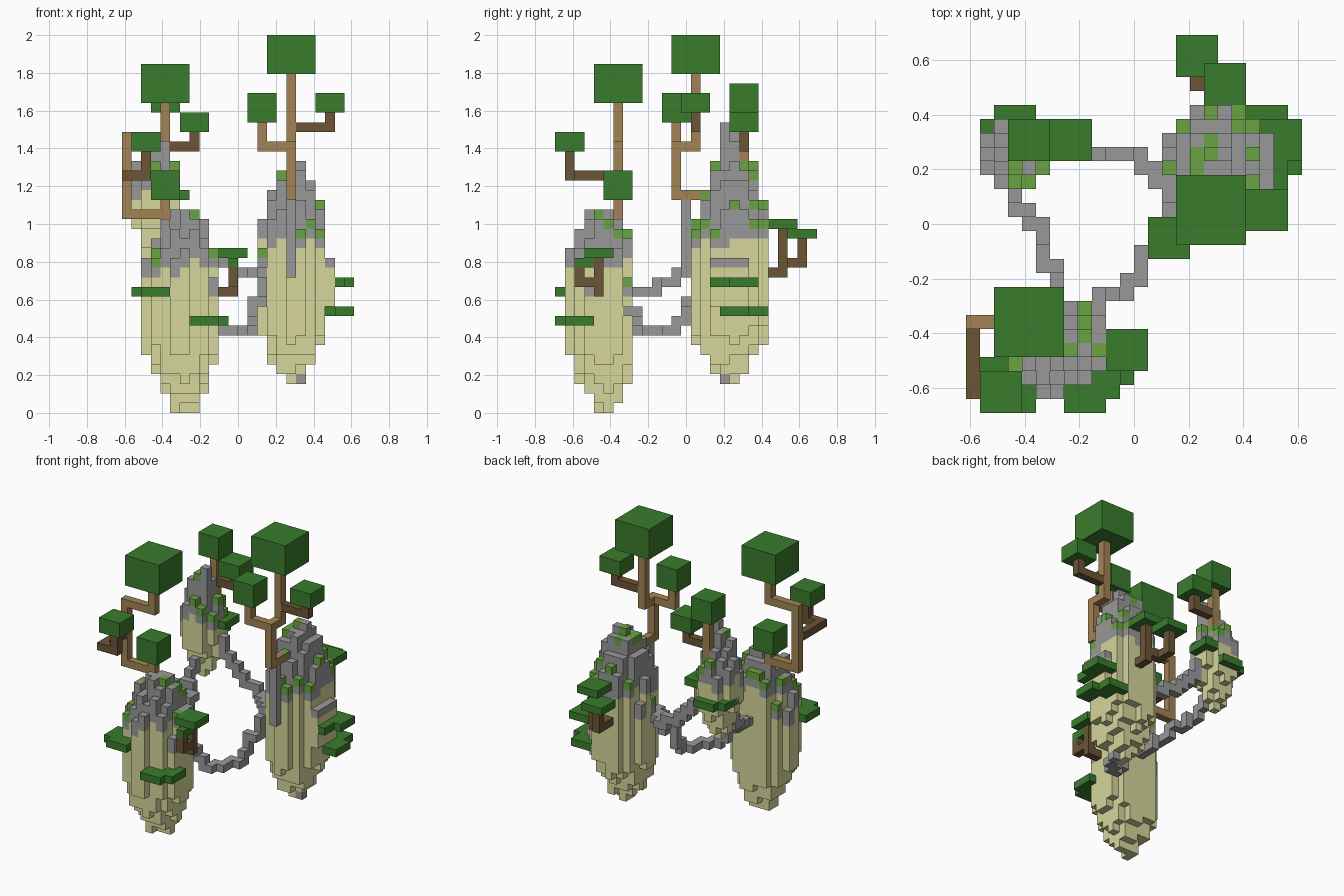
import bpy, bmesh, math, random
from mathutils import Vector

if "Cube" in bpy.data.objects:
    bpy.data.objects.remove(bpy.data.objects["Cube"])

random.seed(7)
V = 2 / 39                      # one block
ORIGIN = Vector((-12 * V, -13.5 * V, 0))


def material(name, r, g, b):
    m = bpy.data.materials.new(name)
    lin = [((c / 255 + 0.055) / 1.055) ** 2.4 for c in (r, g, b)]
    m.diffuse_color = (*lin, 1)
    m.use_nodes = True
    m.node_tree.nodes["Principled BSDF"].inputs["Base Color"].default_value = m.diffuse_color
    return m


STONE = material("tan stone", 214, 214, 156)
ROCK = material("grey rock", 153, 153, 153)
MOSS = material("moss green", 106, 164, 68)
LEAF = material("leaf green", 58, 124, 44)
WOOD = material("light wood", 162, 132, 86)
DARK = material("dark wood", 107, 85, 54)


def finish(bm, name, mats):
    mesh = bpy.data.meshes.new(name)
    bm.to_mesh(mesh)
    bm.free()
    for m in mats:
        mesh.materials.append(m)
    bpy.context.collection.objects.link(bpy.data.objects.new(name, mesh))


def boxes(name, mat, items):
    """Join boxes given as block ranges (x0, x1, y0, y1, z0, z1)."""
    bm = bmesh.new()
    for x0, x1, y0, y1, z0, z1 in items:
        lo, hi = Vector((x0, y0, z0)), Vector((x1, y1, z1))
        vs = bmesh.ops.create_cube(bm, size=1)["verts"]
        bmesh.ops.scale(bm, vec=(hi - lo) * V, verts=vs)
        bmesh.ops.translate(bm, vec=(hi + lo) * V / 2 + ORIGIN, verts=vs)
    finish(bm, name, [mat])


def blocks(name, cells, mats):
    """Skin a dictionary of blocks {(x, y, z): material number}."""
    bm = bmesh.new()
    for c, colour in cells.items():
        for axis in range(3):
            for side in (0, 1):
                n = list(c)
                n[axis] += 2 * side - 1
                if tuple(n) in cells:
                    continue
                ring = [(0, 0), (1, 0), (1, 1), (0, 1)]
                if not side:
                    ring.reverse()
                vs = []
                for a, b in ring:
                    p = Vector(c)
                    p[axis] += side
                    p[(axis + 1) % 3] += a
                    p[(axis + 2) % 3] += b
                    vs.append(bm.verts.new(p * V + ORIGIN))
                bm.faces.new(vs).material_index = colour
    bmesh.ops.remove_doubles(bm, verts=bm.verts, dist=1e-4)
    finish(bm, name, mats)


def island(name, centre, radius, tip, bottom, keel, top, dome, rock_line, extra=()):
    """Tapered floating rock: stone below, rock above, mossy tips."""
    cells = {}
    for i in range(24):
        for j in range(27):
            r = math.hypot((i - centre[0]) / radius[0], (j - centre[1]) / radius[1])
            if r > 1.03:
                continue
            q = math.hypot((i - tip[0]) / radius[0], (j - tip[1]) / radius[1])
            lo = max(round(bottom + keel * q * q + random.choice((-0.5, 0, 0.5))), 0)
            rim = (-3, -1, 0, 0) if r > 0.85 else (-1, 0, 0, 0.5)
            hi = round(top - dome * r * r + random.choice(rim))
            line = rock_line + random.choice((-1, 0, 0, 1)) - (1 if r > 0.95 else 0)
            for k in range(lo, hi):
                cells[i, j, k] = 0 if k < min(line, hi - 2) else 1
            if random.random() < (0.42 if r > 0.7 else 0.25):
                cells[i, j, hi - 1] = 2
    for x0, x1, y0, y1, z0, z1, colour in extra:
        for i in range(x0, x1):
            for j in range(y0, y1):
                for k in range(z0, z1):
                    cells[i, j, k] = colour
    blocks(name, cells, [STONE, ROCK, MOSS])


def chain(name, points):
    """Walk between waypoints one block at a time."""
    cells = {points[0]: 0}
    for a, b in zip(points, points[1:]):
        cur = list(a)
        n = max(abs(b[d] - a[d]) for d in range(3))
        for s in range(1, n + 1):
            for d in range(3):
                goal = round(a[d] + (b[d] - a[d]) * s / n)
                while cur[d] != goal:
                    cur[d] += 1 if goal > cur[d] else -1
                    cells[tuple(cur)] = 0
    blocks(name, cells, [ROCK])


# Floating islands
island("front_island", (5.7, 4.4), (3.7, 3.5), (5.7, 4.6), 0, 6.3, 21.2, 4.5, 15.2)
island("right_island", (17.2, 17.8), (3.3, 3.9), (17.2, 17.4), 3.6, 5, 25.7, 5.8, 17.6,
       [(21, 22, 16, 20, 11, 15, 0), (21, 22, 16, 20, 15, 16, 1),
        (17, 18, 13, 14, 14, 22, 1), (18, 19, 17, 18, 3, 4, 1)])
island("back_island", (3, 18), (2.4, 2.5), (3, 18), 15.4, 5, 29, 4.5, 24,
       [(4, 5, 17, 18, 27, 30, 1)])

# Hanging stone links between islands
chain("front_back_link", [(6, 7, 12), (6, 9, 12), (6, 10, 13), (5, 11, 13),
                          (5, 13, 14), (4, 14, 15), (3, 15, 16), (3, 16, 17)])
chain("front_right_link", [(9, 6, 10), (9, 8, 9), (10, 8, 8), (11, 9, 8), (12, 10, 8),
                           (13, 12, 8), (13, 13, 11), (14, 14, 13)])
chain("back_right_link", [(5, 18, 20), (6, 18, 18), (8, 18, 16), (11, 18, 14),
                          (12, 17, 14), (13, 16, 14), (14, 15, 14)])

# Tree on the right island
boxes("right_tree_trunk", WOOD, [
    (17, 18, 12, 15, 22, 23), (17, 18, 12, 13, 22, 28), (14, 18, 12, 13, 27, 28),
    (14, 15, 12, 13, 27, 30), (17, 18, 12, 15, 27, 28), (17, 18, 14, 15, 27, 35)])
boxes("right_tree_branch", DARK, [(18, 22, 14, 15, 29, 30), (21, 22, 14, 15, 30, 31)])
boxes("right_tree_leaves", LEAF, [
    (15, 20, 12, 17, 35, 39), (13, 16, 11, 14, 30, 33), (20, 23, 13, 16, 31, 33)])

# Tree on the front island
boxes("front_tree_trunk", WOOD, [
    (0, 5, 6, 7, 20, 21), (0, 1, 6, 7, 20, 29), (0, 5, 6, 7, 28, 29),
    (4, 5, 6, 7, 28, 32), (4, 5, 6, 7, 20, 22)])
boxes("front_tree_branch", DARK, [
    (0, 1, 1, 6, 24, 25), (0, 3, 1, 2, 24, 25), (2, 3, 1, 2, 25, 27)])
boxes("front_tree_leaves", LEAF, [
    (2, 7, 4, 9, 32, 36), (1, 4, 0, 3, 27, 29), (3, 6, 5, 8, 22, 25)])

# Tree on the back island
boxes("back_tree_trunk", WOOD, [(4, 5, 19, 20, 24, 31)])
boxes("back_tree_branch", DARK, [(5, 8, 19, 20, 27, 28), (7, 8, 19, 20, 28, 29)])
boxes("back_tree_leaves", LEAF, [(3, 6, 18, 21, 31, 34), (6, 9, 18, 21, 29, 31)])

# Small side trees
boxes("front_side_tree_wood", DARK, [
    (9, 12, 4, 5, 12, 13), (11, 12, 4, 5, 12, 16), (11, 12, 2, 5, 13, 14),
    (11, 12, 2, 3, 13, 15)])
boxes("front_side_tree_leaves", LEAF, [(10, 13, 3, 6, 16, 17), (11, 12, 2, 4, 15, 16)])
boxes("right_side_tree_wood", DARK, [
    (18, 19, 21, 24, 14, 15), (18, 19, 23, 24, 14, 19), (16, 18, 23, 24, 15, 16),
    (16, 17, 23, 26, 15, 16), (16, 17, 25, 26, 16, 18)])
boxes("right_side_tree_leaves", LEAF, [(17, 20, 22, 25, 19, 20), (15, 18, 24, 27, 18, 19)])

# Leafy ledges on the island sides
boxes("front_ledges", LEAF, [
    (1, 4, 1, 4, 12, 13), (2, 5, 0, 3, 12, 13), (7, 10, 0, 3, 9, 10), (8, 11, 1, 4, 9, 10)])
boxes("right_ledges", LEAF, [
    (22, 23, 16, 19, 13, 14), (21, 24, 18, 21, 13, 14),
    (22, 24, 17, 20, 10, 11), (20, 23, 19, 22, 10, 11)])
boxes("back_ledges", LEAF, [
    (2, 5, 19, 22, 20, 21), (1, 4, 18, 21, 20, 21), (4, 7, 18, 21, 22, 23)])
